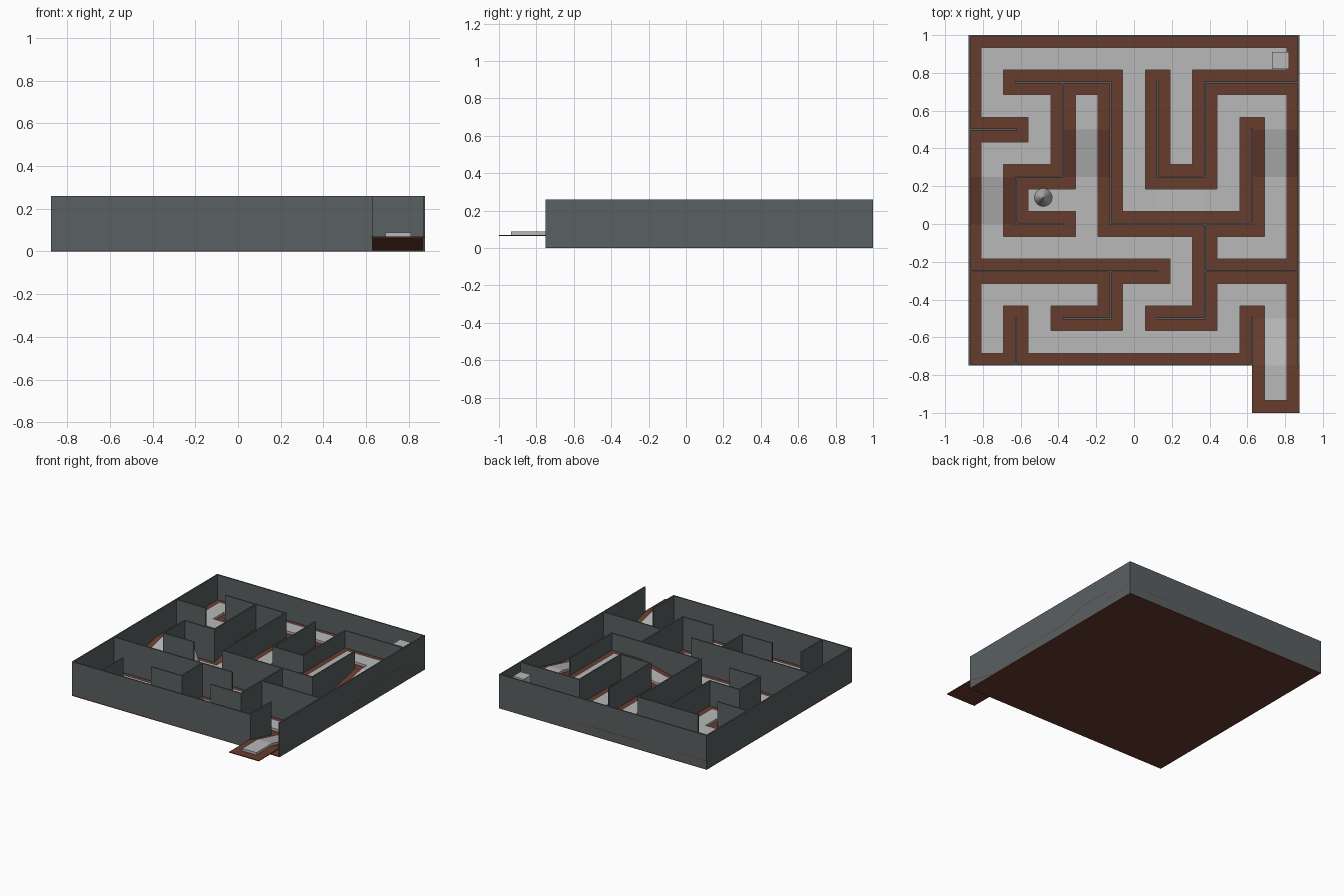
import bpy, bmesh

if "Cube" in bpy.data.objects:
    bpy.data.objects.remove(bpy.data.objects["Cube"])

S, X0, Y0 = 0.25, -0.875, -0.75      # cell size and grid origin
TOP, T, M = 0.26, 0.01, 0.065        # wall top, wall thickness, path margin
LEVELS = (0.01, 0.07, 0.13)          # floor heights


def material(name, rgb):
    m = bpy.data.materials.new(name)
    m.diffuse_color = (*rgb, 1)
    m.use_nodes = True
    m.node_tree.nodes["Principled BSDF"].inputs["Base Color"].default_value = m.diffuse_color
    return m


BROWN = material("brown floor", (0.135, 0.045, 0.027))
SLATE = material("slate wall", (0.10, 0.115, 0.122))
PALE = material("pale stone", (0.48, 0.48, 0.48))


def finish(name, bm, mat, thick=0):
    bmesh.ops.remove_doubles(bm, verts=bm.verts, dist=0.0005)
    me = bpy.data.meshes.new(name)
    bm.to_mesh(me)
    bm.free()
    me.materials.append(mat)
    ob = bpy.data.objects.new(name, me)
    bpy.context.collection.objects.link(ob)
    if thick:
        mod = ob.modifiers.new("thickness", 'SOLIDIFY')
        mod.thickness, mod.offset = thick, -1
    return ob


def box(name, lo, hi, mat):
    bm = bmesh.new()
    bmesh.ops.create_cube(bm, size=1)
    for v in bm.verts:
        v.co = [a + (c + 0.5) * (b - a) for a, b, c in zip(lo, hi, v.co)]
    return finish(name, bm, mat)


# Walls as grid segments: horizontal (row, from, to), vertical (column, from, to)
H = [(0, 0, 6), (7, 0, 7), (6, 1, 3), (6, 5, 7), (5, 0, 1), (4, 1, 2), (4, 4, 5),
     (3, 1, 2), (3, 3, 6), (2, 0, 4), (2, 5, 7), (1, 2, 3), (1, 4, 5)]
V = [(0, 0, 7), (7, 0, 7), (2, 4, 6), (1, 3, 4), (3, 3, 6), (6, 3, 5), (4, 4, 6),
     (5, 4, 6), (5, 1, 3), (3, 1, 2), (1, 0, 1), (6, 0, 1)]


def clamp(lo, hi, a, b):
    # keep outer walls inside the footprint
    return max(lo, a), min(hi, b)


for j, a, b in H:
    x = clamp(X0, -X0, X0 + S * a - T / 2, X0 + S * b + T / 2)
    c = Y0 + S * j + (T / 2 if j == 0 else -T / 2 if j == 7 else 0)
    box("wall_across", (x[0], c - T / 2, 0.004), (x[1], c + T / 2, TOP), SLATE)
for i, a, b in V:
    y = clamp(Y0, 1, Y0 + S * a - T / 2, Y0 + S * b + T / 2)
    c = X0 + S * i + (T / 2 if i == 0 else -T / 2 if i == 7 else 0)
    box("wall_along", (c - T / 2, y[0], 0.004), (c + T / 2, y[1], TOP), SLATE)

# Floor level of each cell, bottom row first; ramps override it
ROWS = ["0000000", "0000000", "0000011", "0001121", "1101121", "1111122", "1111111"]
RAMPS = {(6, 0): (1, 1, 0, 0), (6, 4): (1, 1, 2, 2), (2, 4): (0, 0, 1, 1),
         (0, 3): (0, 0, 1, 1), (4, 3): (1, 2, 2, 1)}     # SW, SE, NE, NW
cells = {(i, j): RAMPS.get((i, j), (int(ROWS[j][i]),) * 4)
         for i in range(7) for j in range(7)}
cells[(6, -1)] = (1,) * 4                                # entrance ledge


def height(cell, u, v):
    sw, se, ne, nw = (LEVELS[k] for k in cells[cell])
    return (sw * (1 - u) + se * u) * (1 - v) + (nw * (1 - u) + ne * u) * v


def patch(bm, cell, u0, u1, v0, v1, lift):
    i, j = cell
    bm.faces.new([bm.verts.new((X0 + S * (i + u), Y0 + S * (j + v),
                                height(cell, u, v) + lift))
                  for u, v in ((u0, v0), (u1, v0), (u1, v1), (u0, v1))])


# Edges that the path keeps clear of, including the rim of the ledge
hset = {(i, j) for j, a, b in H for i in range(a, b)} | {(6, -1)}
vset = {(i, j) for i, a, b in V for j in range(a, b)} | {(6, -1), (7, -1)}
ends = {(i + d, j) for i, j in hset for d in (0, 1)}
ends |= {(i, j + d) for i, j in vset for d in (0, 1)}

floor, path = bmesh.new(), bmesh.new()
m = M / S
cuts = (0, m, 1 - m, 1)
for cell in cells:
    i, j = cell
    patch(floor, cell, 0, 1, 0, 1, 0)
    for a in range(3):
        for b in range(3):
            if a != 1 and b != 1:
                blocked = (i + a // 2, j + b // 2) in ends
            elif a != 1:
                blocked = (i + a // 2, j) in vset
            else:
                blocked = b != 1 and (i, j + b // 2) in hset
            if not blocked:
                patch(path, cell, cuts[a], cuts[a + 1], cuts[b], cuts[b + 1], 0.018)
finish("floor_and_ramps", floor, BROWN, 0.006)
finish("stone_path", path, PALE, 0.018)

# Flat underside
box("base", (X0, Y0, 0), (-X0, 1, 0.007), BROWN)

# Goal block in the far corner
box("goal_block", (0.73, 0.82, 0.07), (0.82, 0.91, 0.225), PALE)

# Cone standing in the small room
bm = bmesh.new()
bmesh.ops.create_cone(bm, cap_ends=True, segments=16, radius1=0.05, radius2=0, depth=0.16)
bmesh.ops.translate(bm, verts=bm.verts, vec=(-0.48, 0.14, 0.10))
finish("cone", bm, PALE)
